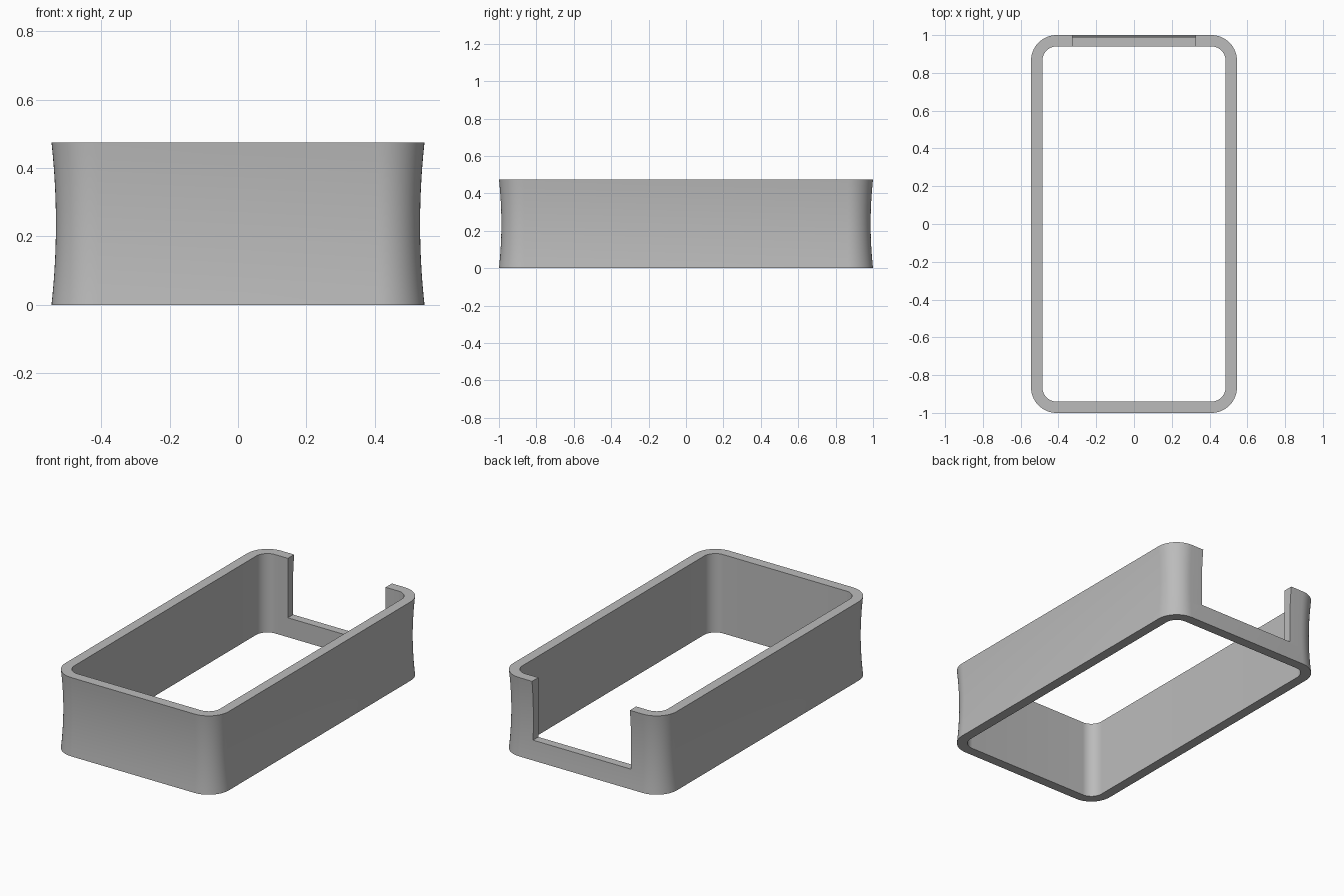
import bpy, bmesh
from math import sin, cos, pi

HALF_X, HALF_Y, HEIGHT = 0.545, 1.0, 0.475
RADIUS, WALL, WAIST = 0.135, 0.06, 0.013
CORNER_STEPS, HEIGHT_STEPS = 14, 14

cube = bpy.data.objects.get("Cube")
if cube:
    bpy.data.objects.remove(cube, do_unlink=True)

grey = bpy.data.materials.new("plain grey")
grey.use_nodes = True
colour = (0.5, 0.5, 0.5, 1)
grey.diffuse_color = colour
grey.node_tree.nodes["Principled BSDF"].inputs["Base Color"].default_value = colour


def rounded_ring(bm, inset, z):
    """Rounded rectangle of vertices, offset inwards from the outer edge."""
    ring = []
    r = RADIUS - inset
    for k, (sx, sy) in enumerate([(1, 1), (-1, 1), (-1, -1), (1, -1)]):
        for i in range(CORNER_STEPS + 1):
            a = (k + i / CORNER_STEPS) * pi / 2
            ring.append(bm.verts.new((sx * (HALF_X - RADIUS) + r * cos(a),
                                      sy * (HALF_Y - RADIUS) + r * sin(a), z)))
    return ring


# Frame: outer wall with a shallow waist, straight inner wall
bm = bmesh.new()
rings = []
for i in range(HEIGHT_STEPS + 1):
    t = 2 * i / HEIGHT_STEPS - 1
    rings.append(rounded_ring(bm, WAIST * (1 - t * t), HEIGHT * i / HEIGHT_STEPS))
rings += [rounded_ring(bm, WALL, HEIGHT), rounded_ring(bm, WALL, 0)]
for a, b in zip(rings, rings[1:] + rings[:1]):
    for i in range(len(a)):
        j = (i + 1) % len(a)
        bm.faces.new((a[i], a[j], b[j], b[i]))
bmesh.ops.recalc_face_normals(bm, faces=bm.faces)
mesh = bpy.data.meshes.new("frame")
bm.to_mesh(mesh)
bm.free()
mesh.materials.append(grey)
frame = bpy.data.objects.new("frame", mesh)
bpy.context.collection.objects.link(frame)

# Notch in the back wall, open at the top
bpy.ops.mesh.primitive_cube_add(size=1, location=(0, HALF_Y, 0.117 + 0.25))
cutter = bpy.context.object
cutter.name = "notch_cutter"
cutter.scale = (0.652, 0.3, 0.5)
cutter.data.materials.append(grey)
cutter.hide_render = True
cutter.display_type = 'WIRE'

notch = frame.modifiers.new("notch", 'BOOLEAN')
notch.operation = 'DIFFERENCE'
notch.solver = 'EXACT'
notch.object = cutter

bpy.ops.object.select_all(action='DESELECT')
frame.select_set(True)
bpy.context.view_layer.objects.active = frame
bpy.ops.object.modifier_apply(modifier="notch")
bpy.data.objects.remove(cutter, do_unlink=True)
bpy.ops.object.shade_smooth_by_angle(angle=pi / 6)
